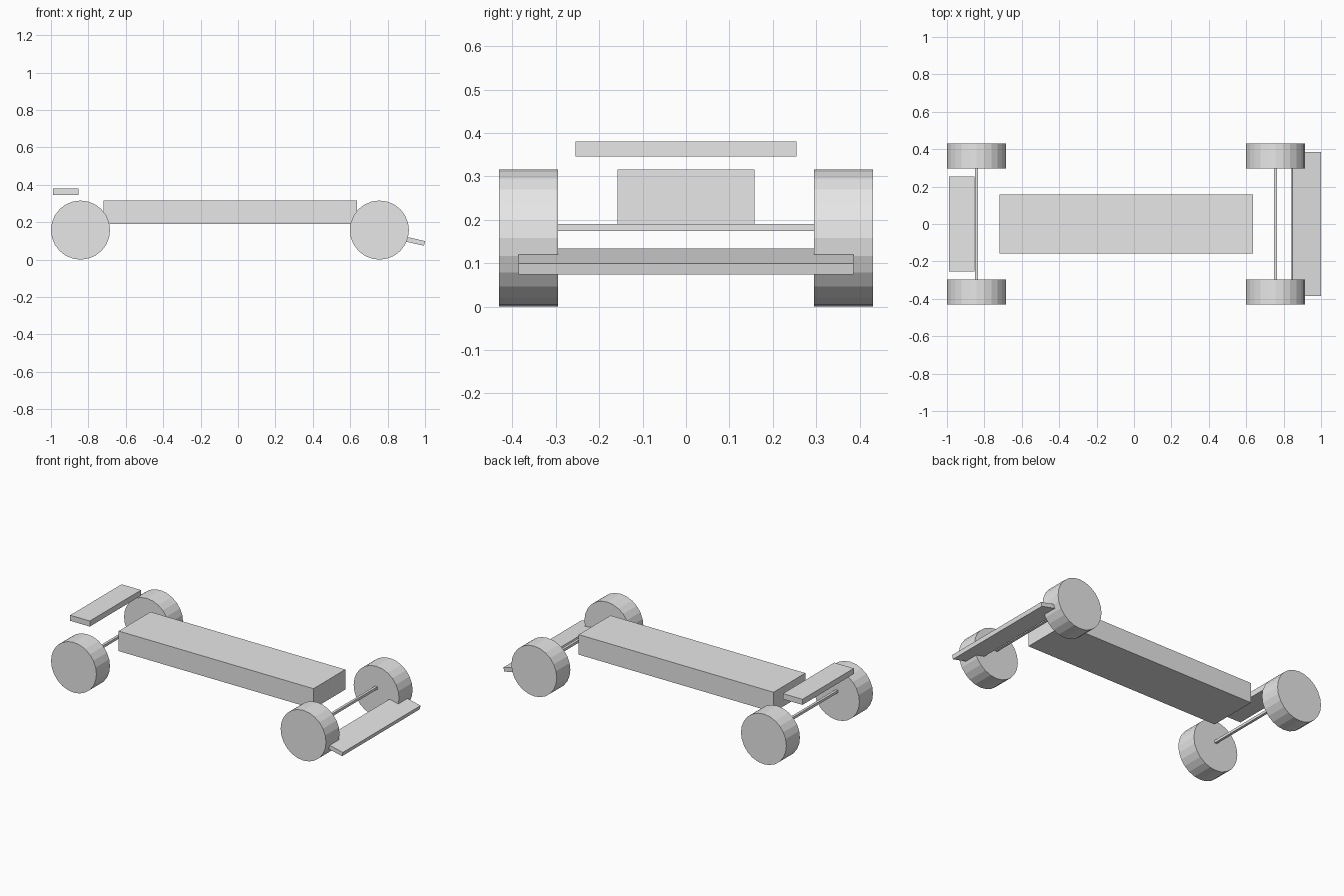
import bpy
import math

cube = bpy.data.objects.get("Cube")
if cube:
    bpy.data.objects.remove(cube, do_unlink=True)

# Single plain grey
GREY = (0.8, 0.8, 0.8, 1)
grey = bpy.data.materials.new("plain grey")
grey.use_nodes = True
grey.diffuse_color = GREY
grey.node_tree.nodes["Principled BSDF"].inputs["Base Color"].default_value = GREY


def finish(name):
    obj = bpy.context.object
    obj.name = name
    obj.data.materials.append(grey)
    return obj


def box(name, centre, size, tilt=0):
    bpy.ops.mesh.primitive_cube_add(size=1, location=centre, rotation=(0, tilt, 0))
    obj = finish(name)
    obj.scale = size
    return obj


def wheel(name, x, y):
    bpy.ops.mesh.primitive_cylinder_add(
        vertices=24, radius=WHEEL_R, depth=WHEEL_W,
        location=(x, y, WHEEL_R), rotation=(math.pi / 2, 0, 0))
    return finish(name)


WHEEL_R, WHEEL_W, WHEEL_Y = 0.158, 0.135, 0.363

# Long body
box("body", (-0.042, 0, 0.253), (1.356, 0.316, 0.126))

# Wheel pairs with their thin axles; the nose points along +x
for end, x in (("nose", 0.756), ("tail", -0.842)):
    box(end + "_axle", (x, 0, 0.182), (0.016, 0.6, 0.016))
    for side, sign in (("near", -1), ("far", 1)):
        wheel(f"{end}_{side}_wheel", x, sign * WHEEL_Y)

# Tilted nose wing and flat raised tail wing
box("nose_wing", (0.921, 0, 0.104), (0.1565, 0.772, 0.0256), tilt=0.222)
box("tail_wing", (-0.921, 0, 0.363), (0.136, 0.51, 0.035))
